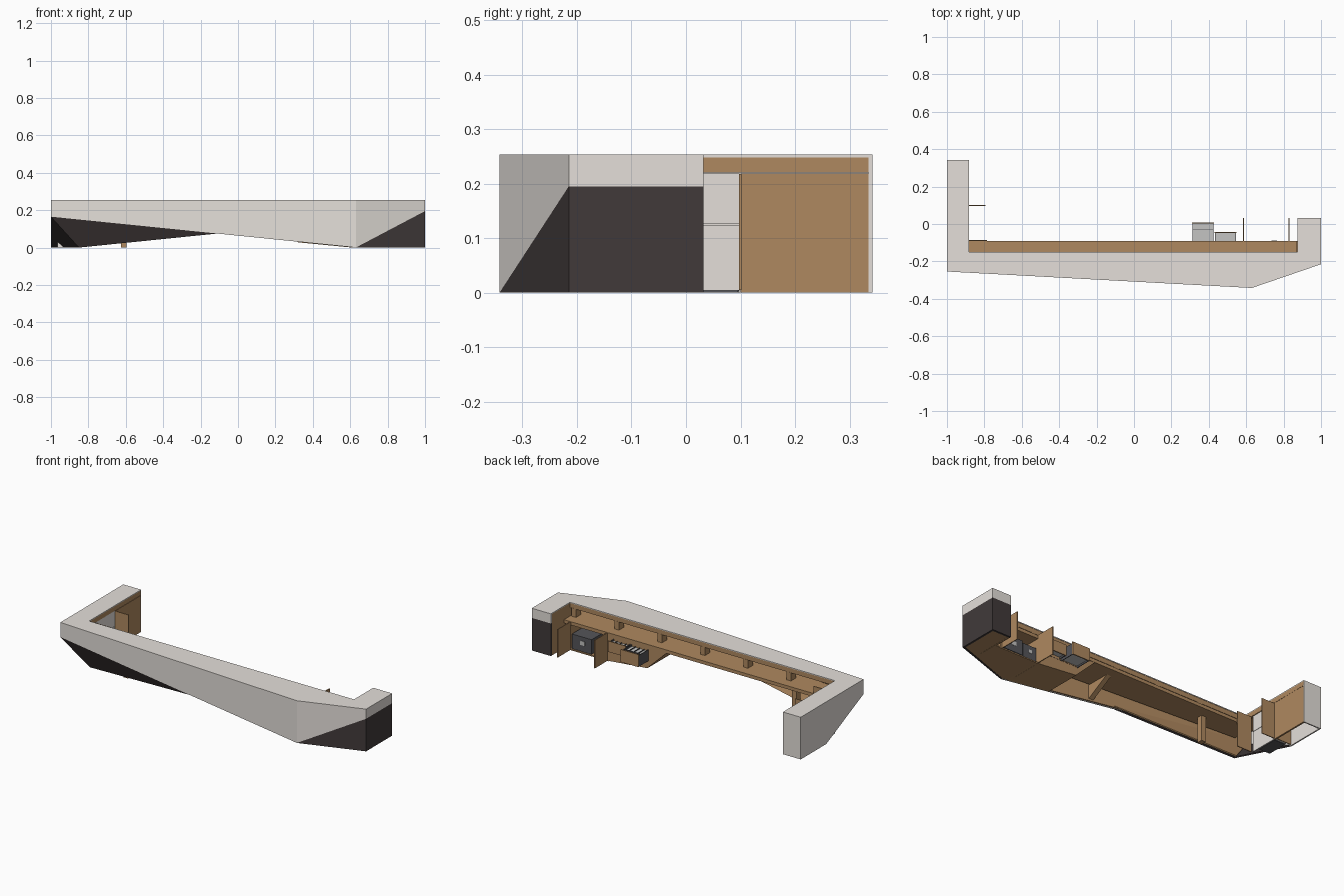
import bpy, bmesh
from mathutils import Vector


def mat(name, rgb):
    m = bpy.data.materials.new(name)
    m.diffuse_color = (*rgb, 1)
    return m


LIGHT = mat("light stone", (0.78, 0.74, 0.70))
DARK = mat("dark plinth", (0.052, 0.042, 0.042))
WOOD = mat("wood", (0.43, 0.25, 0.115))
STEEL = mat("dark steel", (0.09, 0.09, 0.10))
GREY = mat("tray grey", (0.55, 0.55, 0.54))


def slab(name, pts, off, m):
    """Flat polygon swept along an offset vector."""
    bm = bmesh.new()
    a = [bm.verts.new(p) for p in pts]
    b = [bm.verts.new(Vector(p) + Vector(off)) for p in pts]
    n = len(pts)
    bm.faces.new(a)
    bm.faces.new(b[::-1])
    for i in range(n):
        bm.faces.new((a[i], b[i], b[(i + 1) % n], a[(i + 1) % n]))
    bmesh.ops.recalc_face_normals(bm, faces=bm.faces)
    me = bpy.data.meshes.new(name)
    bm.to_mesh(me)
    bm.free()
    me.materials.append(m)
    ob = bpy.data.objects.new(name, me)
    bpy.context.collection.objects.link(ob)
    return ob


def flat(name, xy, z0, z1, m):
    return slab(name, [(x, y, z0) for x, y in xy], (0, 0, z1 - z0), m)


def box(name, x0, x1, y0, y1, z0, z1, m):
    return flat(name, [(x0, y0), (x1, y0), (x1, y1), (x0, y1)], z0, z1, m)


H = 0.253
# counter top and the wooden frame below it
flat("counter_top", [(-1, .342), (-.882, .342), (-.882, -.15), (.874, -.15), (.874, .032),
                     (1, .032), (1, -.215), (.63, -.342), (-1, -.254)], .248, H, LIGHT)
flat("counter_frame", [(-.985, .335), (-.883, .335), (-.883, -.152), (.875, -.152), (.875, .02),
                       (.985, .02), (.985, -.2), (.63, -.325), (-.985, -.238)], .22, .248, WOOD)

# key corners of the faceted front
A, B, C, D = (-1, -.254, .165), (-.11, -.302, .075), (-.85, -.19, 0), (-1, .1, 0)
E, F = (.63, -.342, 0), (1, -.215, .195)

# long front fascia with wooden lining
slab("front_fascia", [A, (-1, -.254, H), (.63, -.342, H), E], (0, .008, 0), LIGHT)
slab("front_lining", [(-.99, -.245, .165), (-.99, -.245, .247), (.63, -.333, .247), (.63, -.333, .002)],
     (0, .008, 0), WOOD)
# dark undercut facets at the left corner
slab("undercut_front", [A, B, C], (0, .006, .004), DARK)
slab("undercut_lining", [(-.985, -.238, .165), (-.1, -.29, .08), (-.85, -.178, .004)], (0, .006, .004), WOOD)
slab("undercut_side", [A, C, D], (.006, .003, .004), DARK)

# angled front-right facet
slab("angled_fascia", [E, (.63, -.342, H), (1, -.215, H), F], (-.003, .009, 0), LIGHT)
slab("angled_plinth", [E, F, (1, -.215, 0)], (-.003, .009, 0), DARK)

# right wing
box("right_side_plinth", .988, 1, -.215, .032, 0, .195, DARK)
box("right_side_band", .988, 1, -.215, .032, .195, H, LIGHT)
box("right_end_plinth", .874, 1, .02, .032, 0, .195, DARK)
box("right_end_band", .874, 1, .02, .032, .195, H, LIGHT)
box("right_inner_panel", .874, .884, -.2, .02, 0, .248, WOOD)
flat("right_floor", [(.63, -.332), (.99, -.206), (.99, .022), (.878, .022), (.878, -.09), (.6, -.09), (.6, -.328)],
     .001, .008, WOOD)

# left wing, open at the bottom
slab("left_side_fascia", [A, D, (-1, .342, 0), (-1, .342, H), (-1, -.254, H)], (.008, 0, 0), LIGHT)
box("left_end_panel", -1, -.882, .335, .342, 0, H, LIGHT)
box("left_inner_panel", -.892, -.882, .1, .338, 0, .219, WOOD)
box("left_lintel", -.892, -.882, -.15, .338, .221, .248, WOOD)
box("left_divider", -.992, -.89, .1, .106, .006, .219, WOOD)
# drawer fridge in the left wing with its open doors
box("fridge_lower", -.965, -.886, -.035, .098, .004, .124, LIGHT)
box("fridge_front", -.89, -.885, -.08, .098, .004, .124, LIGHT)
box("fridge_upper", -.985, -.885, -.08, .098, .126, .219, LIGHT)
box("fridge_base", -.962, -.888, -.033, .095, .0, .004, STEEL)
for y, x1 in ((.1, -.795), (-.088, -.785)):
    box("left_wing_door", -.882, x1, y - .003, y + .002, .005, .218, WOOD)

# work shelf and posts up to the counter
flat("work_shelf", [(-.885, -.225), (.62, -.322), (.872, -.24), (.872, -.09), (-.885, -.09)], .152, .172, WOOD)
for i in range(7):
    x = -.86 + i * .285
    box("shelf_post", x - .015, x + .015, -.2, -.151, .172, .222, WOOD)

# leg and gusset under the shelf
box("support_leg", -.625, -.595, -.19, -.155, 0, .155, WOOD)
slab("shelf_gusset", [(.035, -.295, .07), (.035, -.295, .155), (.035, -.14, .155)], (.03, 0, 0), WOOD)

# right-hand cabinet carcass
slab("cabinet_slanted_side", [(.19, -.092, .155), (.32, -.092, .03), (.32, -.315, .03), (.19, -.305, .155)],
     (.009, 0, .004), WOOD)
slab("cabinet_bottom", [(.32, -.092, .028), (.6, -.092, .001), (.6, -.33, .001), (.32, -.317, .028)],
     (0, 0, .008), WOOD)
box("cabinet_partition_left", .575, .585, -.3, -.09, .002, .155, WOOD)
box("cabinet_partition_right", .835, .845, -.24, -.09, .002, .155, WOOD)
slab("cabinet_front", [(.195, -.092, .155), (.32, -.092, .03), (.58, -.092, .004), (.58, -.092, .155)],
     (0, -.006, 0), WOOD)
box("cabinet_seam", .32, .57, -.092, -.0912, .078, .08, DARK)
for x in (.585, .83):
    box("cabinet_door", x - .003, x + .002, -.09, .032, .004, .172, WOOD)

# open drawers with divided trays
for x0, x1, y1, z0 in ((.31, .428, .008, .075), (.43, .548, -.042, .085)):
    box("drawer_front", x0, x1, y1 - .006, y1, z0, .15, WOOD)
    box("drawer_floor", x0 + .004, x1 - .004, -.092, y1 - .006, z0 + .01, .132, GREY)
    for x in (x0 + .002, x1 - .006):
        box("drawer_side", x, x + .004, -.092, y1 - .006, z0, .142, STEEL)
    for i in range(1, 4):
        x = x0 + i * (x1 - x0) / 4
        box("tray_divider", x - .001, x + .001, -.092, y1 - .006, .132, .138, STEEL)
    box("tray_crossbar", x0 + .004, x1 - .004, -.03, -.027, .132, .138, STEEL) if y1 > 0 else None

# safes behind the open doors
box("large_safe", .69, .82, -.22, -.091, .012, .1, STEEL)
box("safe_keypad", .735, .765, -.091, -.0895, .05, .075, GREY)
box("small_safe", .592, .68, -.22, -.1, .012, .095, STEEL)
box("safe_handle", .62, .64, -.1, -.098, .05, .07, GREY)
